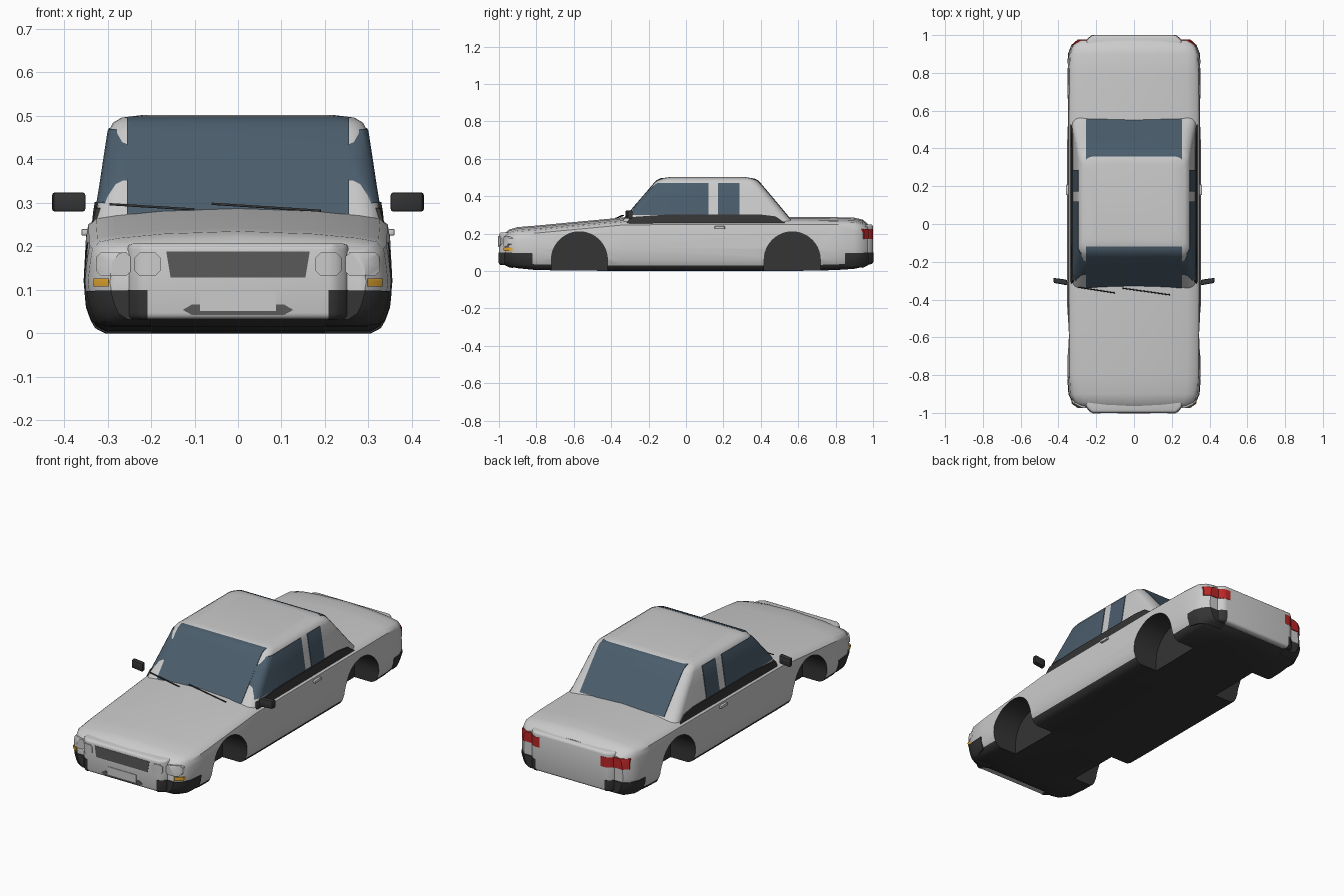
import bpy, bmesh
from math import pi, sin, cos
from mathutils import Vector

if "Cube" in bpy.data.objects:
    bpy.data.objects.remove(bpy.data.objects["Cube"])

def material(name, c):
    m = bpy.data.materials.new(name)
    m.diffuse_color = (*c, 1)
    m.use_nodes = True
    m.node_tree.nodes["Principled BSDF"].inputs["Base Color"].default_value = m.diffuse_color
    return m

PAINT = material("paint_grey", (.8, .8, .8))
DARK = material("dark_trim", (.035, .035, .035))
GRILLE = material("grille_grey", (.1, .1, .1))
GLASS = material("glass", (.07, .11, .15))
RED = material("tail_red", (.5, .02, .02))
AMBER = material("amber", (.8, .4, .03))

def make(name, verts, faces, mat=None):
    me = bpy.data.meshes.new(name)
    me.from_pydata(verts, [], faces)
    bm = bmesh.new()
    bm.from_mesh(me)
    bmesh.ops.recalc_face_normals(bm, faces=bm.faces)
    bm.to_mesh(me)
    bm.free()
    if mat:
        me.materials.append(mat)
    ob = bpy.data.objects.new(name, me)
    bpy.context.collection.objects.link(ob)
    return ob

def activate(ob):
    bpy.ops.object.select_all(action='DESELECT')
    ob.select_set(True)
    bpy.context.view_layer.objects.active = ob

def smooth(ob):
    activate(ob)
    bpy.ops.object.shade_smooth_by_angle(angle=.6)

def loft(name, rings, mat=None):
    n, k = len(rings[0]), len(rings)
    faces = [(i*n + j, i*n + (j+1) % n, (i+1)*n + (j+1) % n, (i+1)*n + j)
             for i in range(k-1) for j in range(n)]
    faces += [tuple(range(n)), tuple(range((k-1)*n, k*n))]
    return make(name, [p for r in rings for p in r], faces, mat)

def prism(name, pts, axis, a, b, mat=None):
    put = {'x': lambda p, t: (t, p[0], p[1]), 'y': lambda p, t: (p[0], t, p[1]),
           'z': lambda p, t: (p[0], p[1], t)}[axis]
    return loft(name, [[put(p, t) for p in pts] for t in (a, b)], mat)

def rect(a, b, c, d):
    return [(a, c), (b, c), (b, d), (a, d)]

def bevel(ob, w, seg=3):
    activate(ob)
    m = ob.modifiers.new("bevel", 'BEVEL')
    m.width, m.segments = w, seg
    bpy.ops.object.modifier_apply(modifier=m.name)
    smooth(ob)
    return ob

def boolean(ob, cutter, op):
    activate(ob)
    m = ob.modifiers.new("bool", 'BOOLEAN')
    m.operation, m.solver, m.object = op, 'EXACT', cutter
    m.material_mode = 'TRANSFER'
    bpy.ops.object.modifier_apply(modifier=m.name)
    bpy.data.objects.remove(cutter)

def patch(name, src, d, mat, cutter):
    """Raised skin: the source surface pushed out by d, trimmed by the cutter."""
    me = src.data.copy()
    normals = [Vector(v.normal) for v in src.data.vertices]
    for v, n in zip(me.vertices, normals):
        v.co += n * d
    ob = bpy.data.objects.new(name, me)
    bpy.context.collection.objects.link(ob)
    boolean(ob, cutter, 'INTERSECT')
    ob.data.materials.clear()
    ob.data.materials.append(mat)
    for p in ob.data.polygons:
        p.material_index = 0
    smooth(ob)
    return ob

# Lower body: cross-sections along y (y, half width, bottom, top)
stations = [(-.967, .295, .035, .205), (-.945, .325, .025, .222), (-.90, .345, .015, .235),
            (-.80, .352, .005, .243), (-.33, .355, 0, .287), (.55, .355, 0, .29),
            (.80, .352, .005, .288), (.90, .347, .012, .285), (.945, .33, .022, .275),
            (.972, .30, .035, .252)]

def section(y, w, zb, zt):
    half = [(.5, zt-.006), (.8, zt-.016), (.92, zt-.024), (.97, zt-.04), (.985, zt-.07),
            (1, .12), (.985, zb+.06), (.955, zb+.03), (.925, zb+.012), (.86, zb)]
    right = [(w*f, y, z) for f, z in half]
    return [(0, y, zt)] + right + [(0, y, zb)] + [(-x, y, z) for x, y, z in reversed(right)]

body = loft("body", [section(*s) for s in stations], PAINT)
body.data.materials.append(DARK)
for p in body.data.polygons:
    zs = [body.data.vertices[i].co.z for i in p.vertices]
    if max(zs) < .05:
        p.material_index = 1

# Raised nose and tail panels
panels = {}
for name, s, z0, z1 in (("nose_panel", -1, .033, .207), ("tail_panel", 1, .038, .25)):
    plan = [(-.262, s*.90), (-.252, s*.972), (-.222, s), (.222, s), (.252, s*.972), (.262, s*.90)]
    panels[s] = bevel(prism(name, plan, 'z', z0, z1), .014)

# Cabin: stacked rounded rectangles (z, front y, back y, half width)
def round_rect(z, y0, y1, w, r=.05, n=5):
    out = []
    for k, (cx, cy) in enumerate(((w-r, y1-r), (r-w, y1-r), (r-w, y0+r), (w-r, y0+r))):
        for i in range(n+1):
            a = pi/2*(k + i/n)
            out.append((cx + r*cos(a), cy + r*sin(a), z))
    return out

cabin = loft("cabin", [round_rect(*r) for r in (
    (.22, -.385, .62, .334), (.28, -.33, .555, .326), (.34, -.28, .505, .316), (.40, -.228, .455, .307),
    (.465, -.173, .40, .297), (.484, -.155, .382, .288), (.496, -.13, .357, .268), (.502, -.09, .32, .22))])

# Windscreen, rear window
patch("windscreen", cabin, .003, GLASS, prism("cut", rect(-.255, .255, .275, .4985), 'y', -.45, -.12))
patch("rear_window", cabin, .003, GLASS, prism("cut", rect(-.255, .255, .285, .496), 'y', .34, .65))

for s in (1, -1):
    side = "right" if s > 0 else "left"
    X = lambda a, b, c, d: rect(s*a, s*b, c, d)
    # Side glass and dark belt strip
    patch(side + "_front_glass", cabin, .003, GLASS, prism(
        "cut", [(-.30, .30), (-.265, .36), (-.21, .425), (-.155, .47), (.12, .472), (.12, .30)], 'x', s*.2, s*.4))
    patch(side + "_rear_glass", cabin, .003, GLASS,
          prism("cut", rect(.172, .285, .30, .472), 'x', s*.2, s*.4))
    patch(side + "_belt_strip", cabin, .007, DARK, prism(
        "cut", [(-.32, .25), (-.30, .288), (-.1, .302), (.40, .302), (.48, .292), (.54, .25)], 'x', s*.25, s*.4))
    # Bumper corners, wrapped on the body
    for e, y0 in ((-1, .82), (1, .85)):
        end = "front" if e < 0 else "rear"
        c = prism("cut", [(e*1.1, .0), (e*y0, .028), (e*y0, .095), (e*1.1, .102)], 'x', s*.2, s*.5)
        patch(f"{side}_{end}_bumper", body, .005, DARK, c)
        c = prism("cut", X(.208, .4, .0, .10), 'y', e*.85, e*1.1)
        patch(f"{side}_{end}_bumper_inner", panels[e], .002, DARK, c)
    # Lights
    def rounded(a, b, c, d):
        return [(s*x, z) for x, z in ((a+.012, c), (b-.012, c), (b, c+.012), (b, d-.012),
                                      (b-.012, d), (a+.012, d), (a, d-.012), (a, c+.012))]
    patch(side + "_outer_headlight", body, .008, PAINT, prism("cut", rounded(.245, .327, .132, .186), 'y', -.88, -1.1))
    patch(side + "_inner_headlight", panels[-1], .004, PAINT, prism("cut", rounded(.178, .238, .132, .186), 'y', -.93, -1.1))
    patch(side + "_indicator", body, .008, AMBER, prism("cut", rect(s*.296, s*.332, .108, .126), 'y', -.88, -1.1))
    patch(side + "_tail_light", body, .005, RED, prism("cut", X(.2, .325, .17, .225), 'y', .9, 1.1))
    patch(side + "_tail_light_inner", panels[1], .001, RED, prism("cut", X(.185, .3, .17, .225), 'y', .9, 1.1))
    # Mirror and door handle
    m = prism(side + "_mirror", [(s*.35, -.325), (s*.425, -.312), (s*.428, -.285), (s*.355, -.295)], 'z', .28, .324, DARK)
    bevel(m, .006, 2)
    h = prism(side + "_door_handle", rect(.153, .208, .225, .24), 'x', s*.345, s*.36)
    bevel(h, .003, 2)

# Wheel wells cut into the body sides
arch = [(.15*cos(pi*i/24), .06 + .15*sin(pi*i/24)) for i in range(25)] + [(-.15, -.05), (.15, -.05)]
for s in (1, -1):
    for yc in (-.57, .568):
        boolean(body, prism("cut", [(yc+y, z) for y, z in arch], 'x', s*.2, s*.5, DARK), 'DIFFERENCE')
smooth(body)
smooth(cabin)

# Grille, plate and lower intake on the nose
prism("grille", [(-.155, .128), (.155, .128), (.165, .188), (-.165, .188)], 'y', -.98, -1.0015, GRILLE)
prism("lower_intake", [(-.127, .054), (-.105, .042), (.105, .042), (.127, .054), (.105, .067), (-.105, .067)],
      'y', -.98, -1.0015, GRILLE)
prism("plate", rect(-.087, .087, .052, .095), 'y', -.98, -1.003)

# Wipers
for name, a, b in (("left_wiper", (-.295, -.335, .297), (-.10, -.365, .285)),
                   ("right_wiper", (-.06, -.34, .298), (.19, -.375, .282))):
    cu = bpy.data.curves.new(name, 'CURVE')
    cu.dimensions, cu.bevel_depth, cu.bevel_resolution = '3D', .003, 1
    cu.use_fill_caps = True
    sp = cu.splines.new('POLY')
    sp.points.add(1)
    sp.points[0].co, sp.points[1].co = (*a, 1), (*b, 1)
    cu.materials.append(DARK)
    bpy.context.collection.objects.link(bpy.data.objects.new(name, cu))
